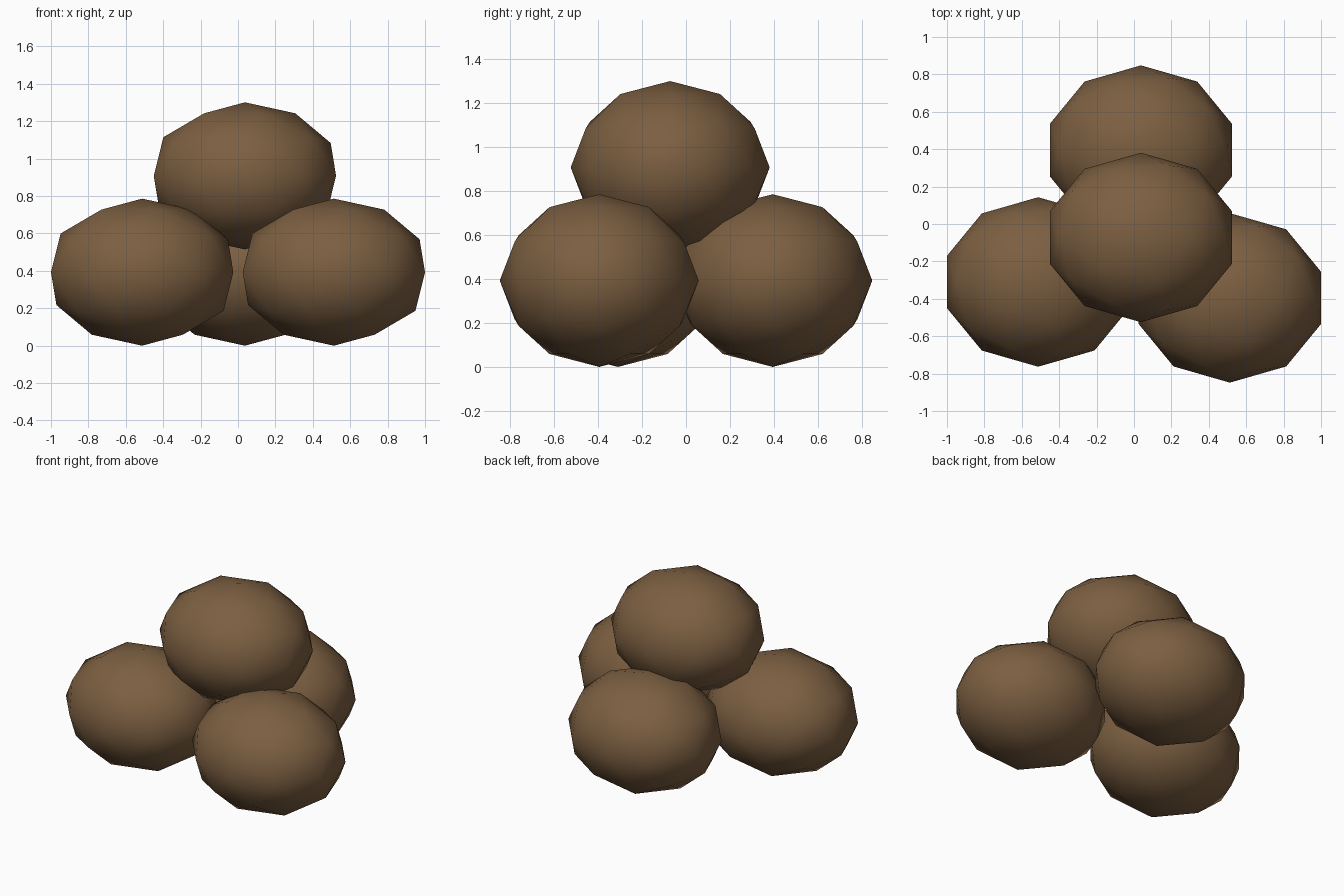
import bpy

if "Cube" in bpy.data.objects:
    bpy.data.objects.remove(bpy.data.objects["Cube"])

# Shared brown colour
brown = bpy.data.materials.new("earth_brown")
brown.diffuse_color = (0.200, 0.114, 0.053, 1.0)
brown.use_nodes = True
brown.node_tree.nodes["Principled BSDF"].inputs["Base Color"].default_value = brown.diffuse_color

RADII = (0.5125, 0.453, 0.393)


def add_lump(name, location):
    """One smooth-shaded, slightly flattened low-poly ball."""
    bpy.ops.mesh.primitive_ico_sphere_add(subdivisions=2, radius=1.0, location=location)
    lump = bpy.context.object
    lump.name = name
    lump.scale = RADII
    bpy.ops.object.transform_apply(location=False, rotation=False, scale=True)
    bpy.ops.object.shade_smooth()
    lump.data.materials.append(brown)
    return lump


# Three balls on the ground, one resting on top
add_lump("left_ball", (-0.5125, -0.31, 0.393))
add_lump("right_ball", (0.5125, -0.395, 0.393))
add_lump("back_ball", (0.037, 0.395, 0.393))
add_lump("top_ball", (0.037, -0.072, 0.908))
